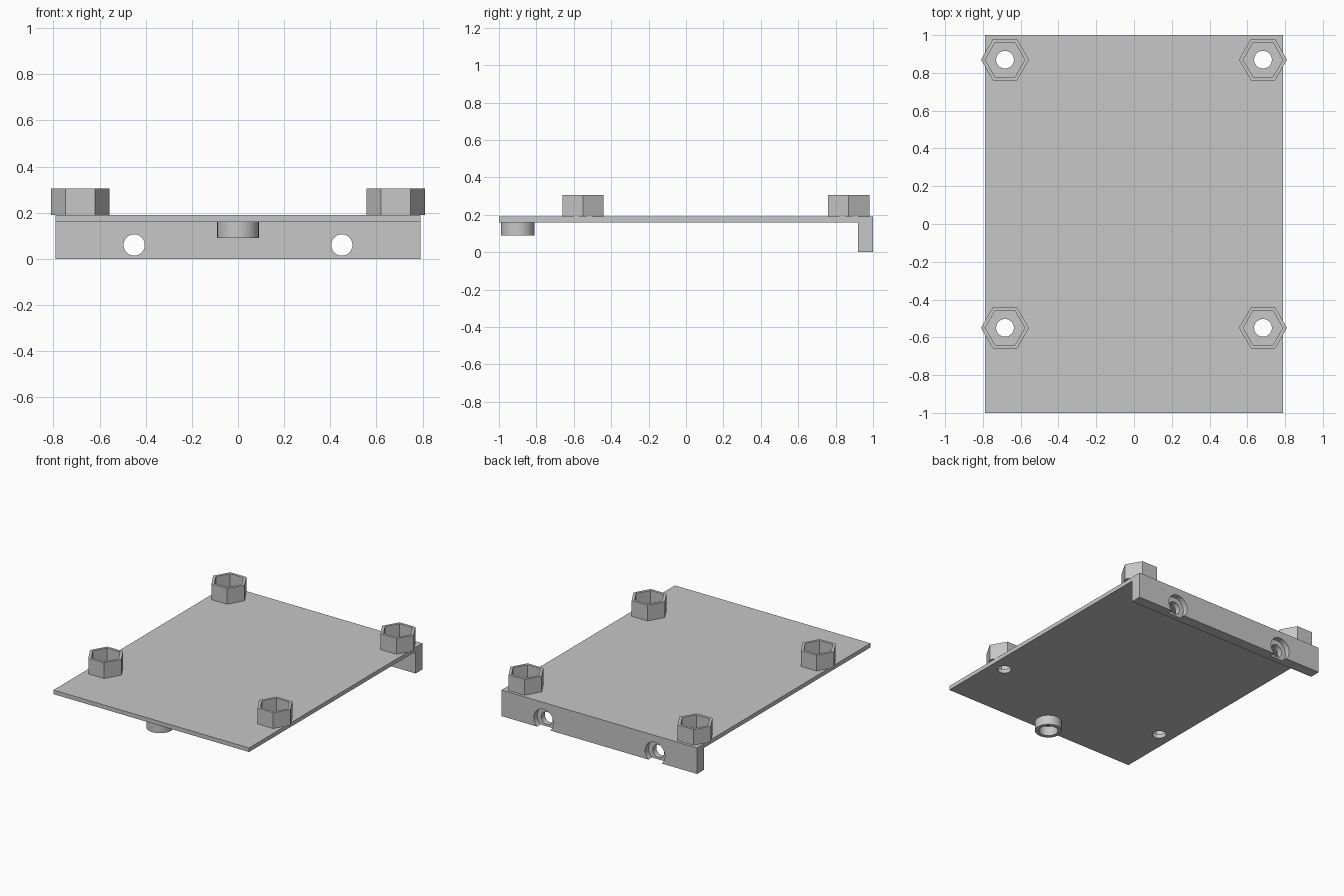
import bpy
import math

cube = bpy.data.objects.get("Cube")
if cube:
    bpy.data.objects.remove(cube, do_unlink=True)

mat = bpy.data.materials.new("light_grey")
mat.use_nodes = True
GREY = (0.57, 0.57, 0.57, 1)
mat.diffuse_color = GREY
mat.node_tree.nodes["Principled BSDF"].inputs["Base Color"].default_value = GREY

PLATE_LOW, PLATE_TOP = 0.16, 0.19
HALF_W = 0.79
FLANGE_Y = 0.92


def box(name, lo, hi):
    bpy.ops.mesh.primitive_cube_add(size=1, location=[(a + b) / 2 for a, b in zip(lo, hi)])
    ob = bpy.context.object
    ob.name = name
    ob.scale = [b - a for a, b in zip(lo, hi)]
    bpy.ops.object.transform_apply(location=False, rotation=False, scale=True)
    ob.data.materials.append(mat)
    return ob


def prism(name, sides, radius, centre, depth, along_y=False):
    bpy.ops.mesh.primitive_cylinder_add(vertices=sides, radius=radius, depth=depth, location=centre)
    ob = bpy.context.object
    ob.name = name
    # Corners of hexagons point along x
    if sides == 6:
        ob.rotation_euler.z = math.pi / 6
    if along_y:
        ob.rotation_euler.x = math.pi / 2
    bpy.ops.object.transform_apply(location=False, rotation=True, scale=False)
    ob.data.materials.append(mat)
    return ob


def cut(target, cutters):
    for c in cutters:
        mod = target.modifiers.new("cut", "BOOLEAN")
        mod.operation = "DIFFERENCE"
        mod.solver = "EXACT"
        mod.object = c
        bpy.context.view_layer.objects.active = target
        bpy.ops.object.modifier_apply(modifier=mod.name)
        bpy.data.objects.remove(c, do_unlink=True)


def smooth(ob):
    bpy.ops.object.select_all(action="DESELECT")
    ob.select_set(True)
    bpy.context.view_layer.objects.active = ob
    bpy.ops.object.shade_smooth_by_angle(angle=math.radians(30))


# Base plate with a screw hole under each nut socket
plate = box("base_plate", (-HALF_W, -1, PLATE_LOW), (HALF_W, FLANGE_Y, PLATE_TOP))
spots = [(x, y) for x in (-0.683, 0.683) for y in (-0.55, 0.87)]
cut(plate, [prism("screw_hole", 32, 0.047, (x, y, 0.175), 0.1) for x, y in spots])
smooth(plate)

# Rear flange with two counterbored holes that break through its lower edge
flange = box("rear_flange", (-HALF_W, FLANGE_Y, 0), (HALF_W, 1, PLATE_TOP))
cutters = []
for x in (-0.45, 0.45):
    cutters.append(prism("bolt_hole", 32, 0.046, (x, 0.96, 0.06), 0.3, True))
    cutters.append(prism("counterbore", 32, 0.08, (x, 1.01, 0.06), 0.1, True))
cut(flange, cutters)
smooth(flange)

# Hexagonal nut sockets, open at the top
for i, (x, y) in enumerate(spots):
    socket = prism(f"nut_socket_{i + 1}", 6, 0.127, (x, y, 0.2475), 0.115)
    cut(socket, [prism("nut_pocket", 6, 0.105, (x, y, 0.25), 0.3)])

# Round collar under the front edge
collar = prism("front_collar", 48, 0.09, (0, -0.9, 0.125), 0.07)
cut(collar, [prism("collar_bore", 48, 0.064, (0, -0.9, 0.125), 0.2)])
smooth(collar)
